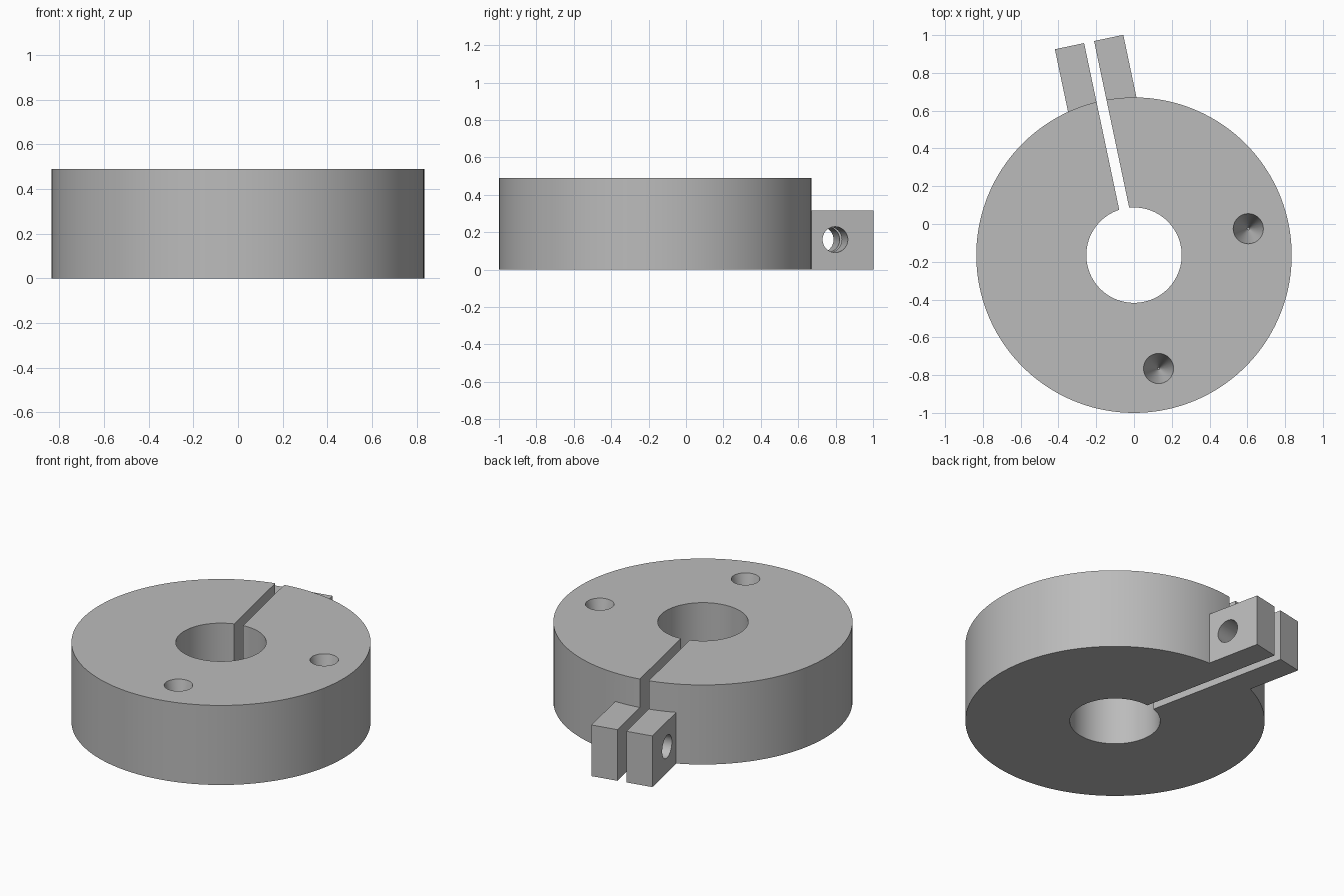
import bpy
from math import radians
from mathutils import Matrix, Vector

cube = bpy.data.objects.get("Cube")
if cube:
    bpy.data.objects.remove(cube, do_unlink=True)

HEIGHT, RADIUS, BORE = 0.49, 0.835, 0.2525
TILT = radians(11.9)
frame = Matrix.Translation((0, -0.165, 0)) @ Matrix.Rotation(TILT, 4, 'Z')

steel = bpy.data.materials.new("grey steel")
steel.use_nodes = True
grey = (0.5, 0.5, 0.5, 1)
steel.diffuse_color = grey
steel.node_tree.nodes["Principled BSDF"].inputs["Base Color"].default_value = grey


def finish(name):
    ob = bpy.context.object
    ob.name = name
    ob.data.materials.append(steel)
    return ob


def cylinder(name, radius, depth, matrix, sides=96):
    bpy.ops.mesh.primitive_cylinder_add(vertices=sides, radius=radius, depth=depth)
    ob = finish(name)
    ob.matrix_world = matrix
    return ob


def box(name, low, high):
    low, high = Vector(low), Vector(high)
    bpy.ops.mesh.primitive_cube_add(size=1)
    ob = finish(name)
    ob.matrix_world = frame @ Matrix.Translation((low + high) / 2) @ Matrix.Diagonal((*(high - low), 1))
    return ob


def combine(target, tool, operation):
    mod = target.modifiers.new(tool.name, 'BOOLEAN')
    mod.operation, mod.object, mod.solver = operation, tool, 'EXACT'
    bpy.context.view_layer.objects.active = target
    bpy.ops.object.modifier_apply(modifier=mod.name)
    bpy.data.objects.remove(tool, do_unlink=True)


# Ring body with the clamping block on its rim
collar = cylinder("clamp_collar", RADIUS, HEIGHT, frame @ Matrix.Translation((0, 0, HEIGHT / 2)), 160)
combine(collar, box("clamp_lugs", (-0.185, 0.7, 0), (0.185, 1.153, 0.315)), 'UNION')

# Central bore, clamping slot and cross bolt hole
combine(collar, cylinder("bore", BORE, 2, frame), 'DIFFERENCE')
combine(collar, box("slot", (-0.027, 0, -1), (0.027, 2, 1)), 'DIFFERENCE')
bolt = frame @ Matrix.Translation((0, 0.945, 0.16)) @ Matrix.Rotation(radians(90), 4, 'Y')
combine(collar, cylinder("bolt_hole", 0.069, 0.6, bolt, 48), 'DIFFERENCE')

# Tapered blind holes in the top face
for x, y in ((0.605, -0.025), (0.13, -0.765)):
    bpy.ops.mesh.primitive_cone_add(vertices=48, radius1=0.006, radius2=0.08, depth=0.3,
                                    location=(x, y, HEIGHT - 0.15))
    tool = finish("blind_hole")
    # Straight lip so that the cutter clears the top face
    for v in tool.data.vertices:
        if v.co.z > 0:
            v.co.z += 0.001
    combine(collar, tool, 'DIFFERENCE')

# Smooth curved walls with crisp rims
bpy.ops.object.select_all(action='DESELECT')
collar.select_set(True)
bpy.context.view_layer.objects.active = collar
bpy.ops.object.shade_smooth_by_angle(angle=radians(30))
